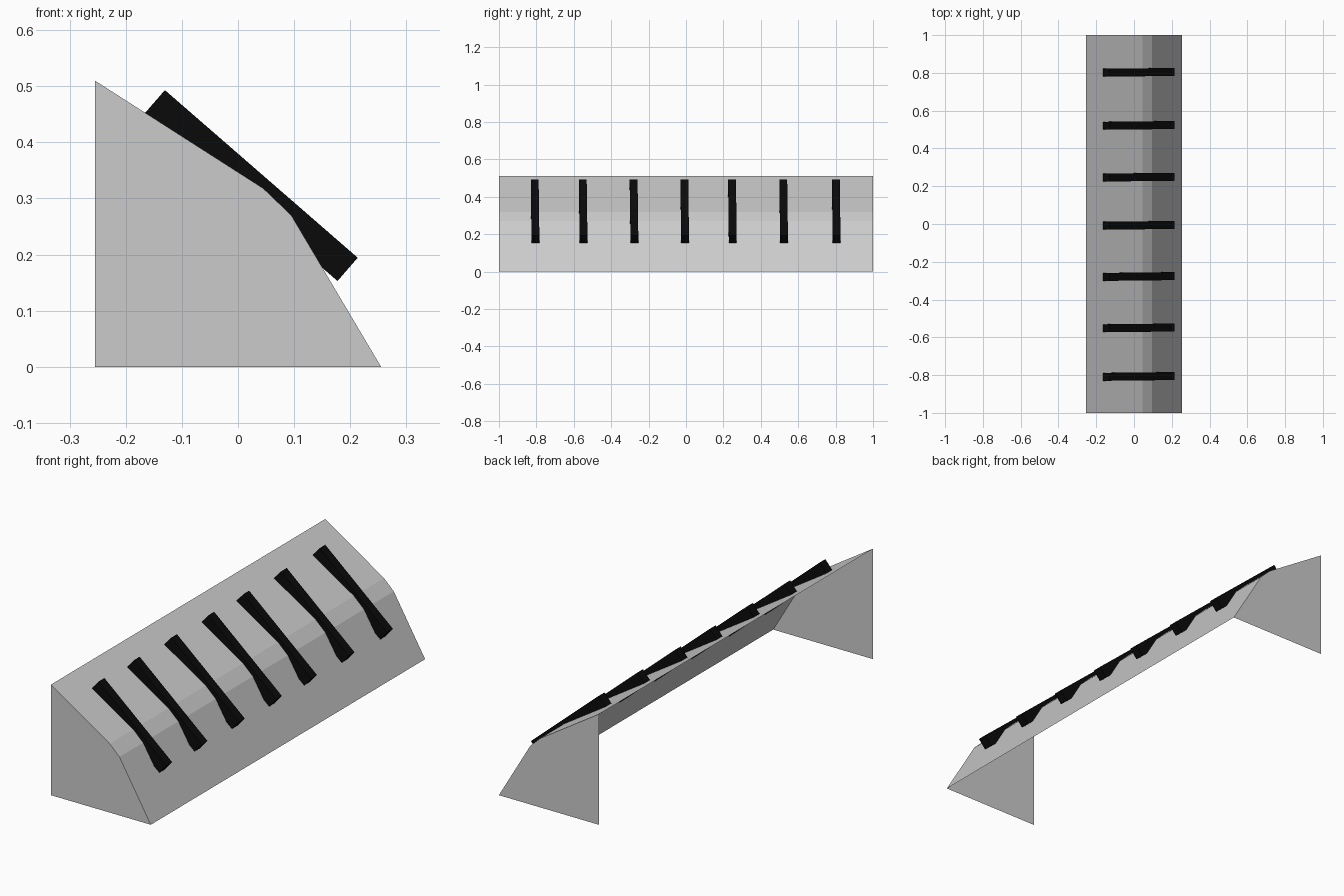
import bpy, bmesh, math
from mathutils import Matrix

if "Cube" in bpy.data.objects:
    bpy.data.objects.remove(bpy.data.objects["Cube"])

# Dark strip material
black = bpy.data.materials.new("black_strip")
black.diffuse_color = (0.003, 0.003, 0.003, 1)
black.use_nodes = True
black.node_tree.nodes["Principled BSDF"].inputs["Base Color"].default_value = black.diffuse_color


def finish(bm, name):
    mesh = bpy.data.meshes.new(name)
    bm.to_mesh(mesh)
    bm.free()
    obj = bpy.data.objects.new(name, mesh)
    bpy.context.collection.objects.link(obj)
    return obj


# Kerb shell: sloped front and two end caps, open at the back and underneath
profile = [(-0.255, 0), (0.255, 0), (0.095, 0.27), (0.045, 0.318), (-0.255, 0.51)]
bm = bmesh.new()
near = [bm.verts.new((x, -1, z)) for x, z in profile]
far = [bm.verts.new((x, 1, z)) for x, z in profile]
bm.faces.new(near)
bm.faces.new(far[::-1])
for i in range(1, 4):
    bm.faces.new((near[i], far[i], far[i + 1], near[i + 1]))
finish(bm, "kerb_shell")

# Row of slanted bars sunk into the slope
for n, y in enumerate((-0.807, -0.55, -0.278, -0.007, 0.248, 0.522, 0.803)):
    bm = bmesh.new()
    matrix = (Matrix.Translation((0.0235, y, 0.323))
              @ Matrix.Rotation(math.radians(41), 4, 'Y')
              @ Matrix.Rotation(math.radians(0.5), 4, 'Z')
              @ Matrix.Diagonal((0.455, 0.042, 0.055, 1)))
    bmesh.ops.create_cube(bm, size=1, matrix=matrix)
    bar = finish(bm, f"slanted_bar_{n + 1}")
    bar.data.materials.append(black)
